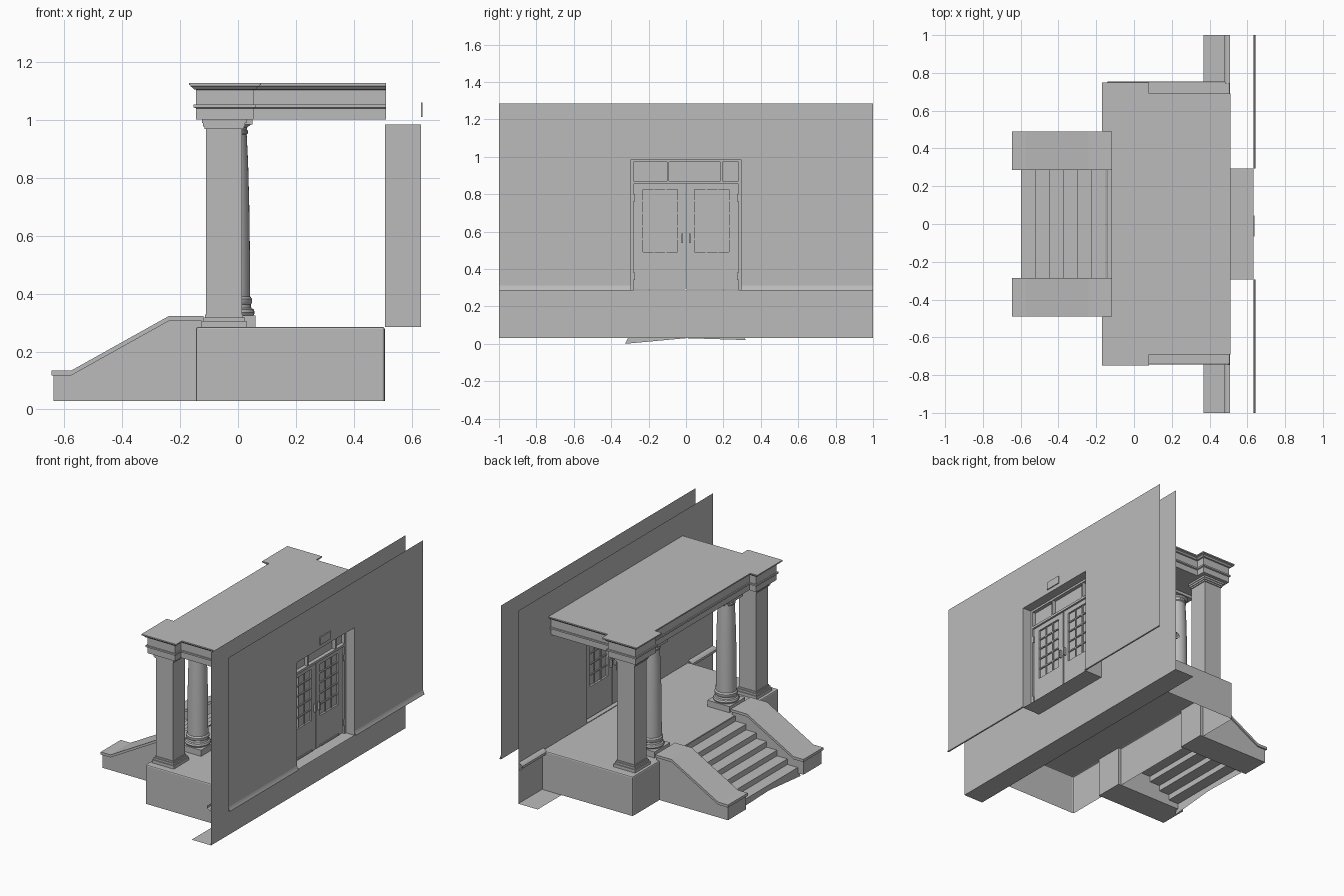
import bpy, bmesh, math
from mathutils import Vector

cube = bpy.data.objects.get("Cube")
if cube:
    bpy.data.objects.remove(cube, do_unlink=True)

stone = bpy.data.materials.new("grey stone")
stone.use_nodes = True
GREY = (0.5, 0.5, 0.5, 1)
stone.diffuse_color = GREY
stone.node_tree.nodes["Principled BSDF"].inputs["Base Color"].default_value = GREY


def finish(name, bm, smooth=False):
    bmesh.ops.recalc_face_normals(bm, faces=bm.faces)
    mesh = bpy.data.meshes.new(name)
    bm.to_mesh(mesh)
    bm.free()
    mesh.materials.append(stone)
    obj = bpy.data.objects.new(name, mesh)
    bpy.context.collection.objects.link(obj)
    if smooth:
        bpy.ops.object.select_all(action="DESELECT")
        obj.select_set(True)
        bpy.context.view_layer.objects.active = obj
        bpy.ops.object.shade_smooth_by_angle(angle=math.radians(35))
    return obj


def add_box(bm, x, y, z, open_bottom=False):
    made = bmesh.ops.create_cube(bm, size=1)["verts"]
    for v in made:
        v.co = Vector([r[0] + (c + 0.5) * (r[1] - r[0]) for r, c in zip((x, y, z), v.co)])
    if open_bottom:
        low = [f for f in bm.faces if all(v in made and v.co.z < z[0] + 1e-5 for v in f.verts)]
        bmesh.ops.delete(bm, geom=low, context="FACES_ONLY")


def box(name, x, y, z, open_bottom=False):
    bm = bmesh.new()
    add_box(bm, x, y, z, open_bottom)
    return finish(name, bm)


def loft(name, rings, closed=True, caps=True, smooth=False):
    """Skin a row of equal point rings."""
    bm = bmesh.new()
    rows = [[bm.verts.new(p) for p in ring] for ring in rings]
    n = len(rows[0])
    for a, b in zip(rows, rows[1:]):
        for i in range(n if closed else n - 1):
            j = (i + 1) % n
            bm.faces.new((a[i], a[j], b[j], b[i]))
    if caps:
        bm.faces.new(rows[0])
        bm.faces.new(rows[-1])
    return finish(name, bm, smooth)


def sweep_y(name, profile, y0, y1, closed=True):
    """Extrude an xz profile along y."""
    rings = [[(x, y, z) for x, z in profile] for y in (y0, y1)]
    return loft(name, rings, closed, closed)


def sheet(name, x, polygons):
    """Flat upright yz sheet."""
    bm = bmesh.new()
    for poly in polygons:
        bm.faces.new([bm.verts.new((x, y, z)) for y, z in poly])
    return finish(name, bm)


FLOOR, BASE, TOP = 0.285, 0.03, 1.285
DOOR, HEAD = 0.295, 0.985
INNER, OUTER = 0.507, 0.632

# Platform, open underneath
platform = box("platform", (-0.145, INNER), (-0.745, 0.755), (BASE, FLOOR), True)
bevel = platform.modifiers.new("edge", "BEVEL")
bevel.width, bevel.segments = 0.008, 2

# Steps, a folded sheet between the side walls
steps, x, z = [(-0.598, BASE)], -0.598, BASE
rise, run = (FLOOR - BASE) / 7, 0.0745
for i in range(6):
    z += rise
    steps.append((x, z))
    x += run
    steps.append((x, z))
steps.append((x, FLOOR))
sweep_y("steps", steps, -0.3, 0.3, closed=False)
sheet("step_skirt", -0.597, [[(-0.3, 0.05), (-0.325, 0), (0, BASE), (0.32, 0.02), (0.3, 0.05)]])

# Sloping stair walls with copings
slope = [(-0.645, 0.135), (-0.575, 0.135), (-0.24, 0.322), (-0.12, 0.322)]
for side, s in (("left", 1), ("right", -1)):
    sweep_y(side + "_coping", slope + [(x, z - 0.017) for x, z in reversed(slope)], s * 0.285, s * 0.49)
    body = [(-0.638, BASE), (-0.638, 0.12), (-0.575, 0.12), (-0.24, 0.306), (-0.125, 0.306), (-0.125, BASE)]
    sweep_y(side + "_stair_wall", body, s * 0.295, s * 0.48)


# Square pillars: stacked blocks of (half width growth, bottom, top)
PILLAR = [(0.016, FLOOR, 0.305), (0.01, 0.305, 0.318), (0.004, 0.318, 0.328), (0, 0.328, 0.97),
          (0.006, 0.968, 0.978), (0.011, 0.978, 0.99), (0.015, 0.99, 1.002)]


def pillar(name, cx, cy):
    bm = bmesh.new()
    for g, z0, z1 in PILLAR:
        r = 0.062 + g
        add_box(bm, (cx - r, cx + r), (cy - r, cy + r), (z0, z1))
    finish(name, bm)


# Round columns: turned shaft with swelling, base rings and capital
TURNED = [(0.074, 0.325), (0.078, 0.335), (0.074, 0.346), (0.066, 0.35), (0.064, 0.362), (0.069, 0.37),
          (0.069, 0.382), (0.062, 0.39), (0.061, 0.55), (0.059, 0.7), (0.055, 0.85), (0.05, 0.95),
          (0.055, 0.955), (0.055, 0.962), (0.051, 0.966), (0.052, 0.974), (0.064, 0.984)]


def column(name, cx, cy):
    rings = [[(cx + r * math.cos(a), cy + r * math.sin(a), z)
              for a in (math.tau * k / 32 for k in range(32))] for r, z in TURNED]
    loft(name + "_shaft", rings, smooth=True)
    for part, r, z0, z1 in (("plinth", 0.08, FLOOR, 0.325), ("abacus", 0.07, 0.984, 1.002)):
        box(name + "_" + part, (cx - r, cx + r), (cy - r, cy + r), (z0, z1))


for side, s in (("left", 1), ("right", -1)):
    pillar(side + "_pillar", -0.048, s * 0.625)
    column(side + "_column", -0.02, s * 0.385)


# Roof with projecting corners and stepped mouldings
def roof_ring(d, z):
    half = [(0.512, 0.665 + d), (0.055 + d, 0.665 + d), (0.055 + d, 0.725 + d),
            (-0.145 - d, 0.725 + d), (-0.145 - d, 0.515 - d), (-0.095 - d, 0.515 - d)]
    return [(x, y, z) for x, y in half] + [(x, -y, z) for x, y in reversed(half)]


MOULDING = [(0, 1.002), (0, 1.04), (0.008, 1.043), (0.008, 1.053), (0, 1.053), (0, 1.104),
            (0.008, 1.106), (0.012, 1.112), (0.018, 1.115), (0.02, 1.12), (0.025, 1.12), (0.025, 1.128)]
loft("roof", [roof_ring(d, z) for d, z in MOULDING])

# Two wall sheets with a doorway
upper = [(-1, FLOOR), (-DOOR, FLOOR), (-DOOR, HEAD), (DOOR, HEAD), (DOOR, FLOOR), (1, FLOOR), (1, TOP), (-1, TOP)]
lower = [(-1, BASE), (1, BASE), (1, FLOOR), (-1, FLOOR)]
sheet("outer_wall", INNER, [upper, lower])
sheet("inner_wall", OUTER, [upper])

# Wall base: ground strip and ledge outside, skirting inside
sweep_y("ground_strip", [(0.367, BASE), (INNER, BASE)], -1, 1, closed=False)
ledge = [(INNER, 0.295), (0.49, 0.29), (0.478, 0.28), (0.478, 0.265), (0.49, 0.255), (INNER, 0.25)]
skirting = [(OUTER, FLOOR), (0.642, FLOOR), (0.64, 0.292), (0.636, 0.3), (OUTER, 0.312)]
for side, s in (("left", 1), ("right", -1)):
    sweep_y(side + "_ledge", ledge, s * 0.745, s, closed=False)
    sweep_y(side + "_skirting", skirting, s * DOOR, s, closed=False)

# Doorway lining sheet between the walls
lining = [(-DOOR, FLOOR), (-DOOR, HEAD), (DOOR, HEAD), (DOOR, FLOOR)]
loft("doorway_lining", [[(x, y, z) for y, z in lining] for x in (INNER, OUTER)], caps=False)

# Door frame and transom bars
D0, D1 = 0.53, 0.56
frame = bmesh.new()
for y, z in (((-DOOR, -0.28), (FLOOR, HEAD)), ((0.28, DOOR), (FLOOR, HEAD)), ((-0.28, 0.28), (0.972, HEAD)),
             ((-0.28, 0.28), (0.855, 0.87)), ((-0.1, -0.09), (0.87, 0.972)), ((0.185, 0.195), (0.87, 0.972))):
    add_box(frame, (D0 - 0.01, D1 + 0.012), y, z)
finish("door_frame", frame)
box("transom_glass", (0.542, 0.548), (-0.28, 0.28), (0.87, 0.972))

# Two door leaves with glazing grids, handles, hinges
for side, s in (("left", 1), ("right", -1)):
    def part(bm, x, a, b, z):
        add_box(bm, x, sorted((s * a, s * b)), z)

    leaf = bmesh.new()
    for a, b, z in ((0.003, 0.045, (0.29, 0.855)), (0.23, 0.28, (0.29, 0.855)),
                    (0.045, 0.23, (0.29, 0.49)), (0.045, 0.23, (0.825, 0.855))):
        part(leaf, (D0, D1), a, b, z)
    for y in (0.105, 0.168):
        part(leaf, (0.536, 0.556), y, y + 0.006, (0.49, 0.825))
    for z in (0.555, 0.625, 0.695, 0.76):
        part(leaf, (0.536, 0.556), 0.045, 0.23, (z, z + 0.008))
    part(leaf, (0.543, 0.548), 0.045, 0.23, (0.49, 0.825))
    finish(side + "_door", leaf)

    fittings = bmesh.new()
    part(fittings, (D1, D1 + 0.016), 0.016, 0.025, (0.54, 0.59))
    part(fittings, (D0 - 0.014, D0), 0.016, 0.025, (0.54, 0.59))
    part(fittings, (D1, D1 + 0.006), 0.045, 0.23, (0.293, 0.303))
    for z in (0.34, 0.76):
        part(fittings, (D1, D1 + 0.01), 0.272, 0.28, (z, z + 0.04))
    finish(side + "_door_fittings", fittings)

# Small plate above the doorway
box("door_plate", (OUTER, 0.638), (-0.065, 0.045), (1.01, 1.06))
